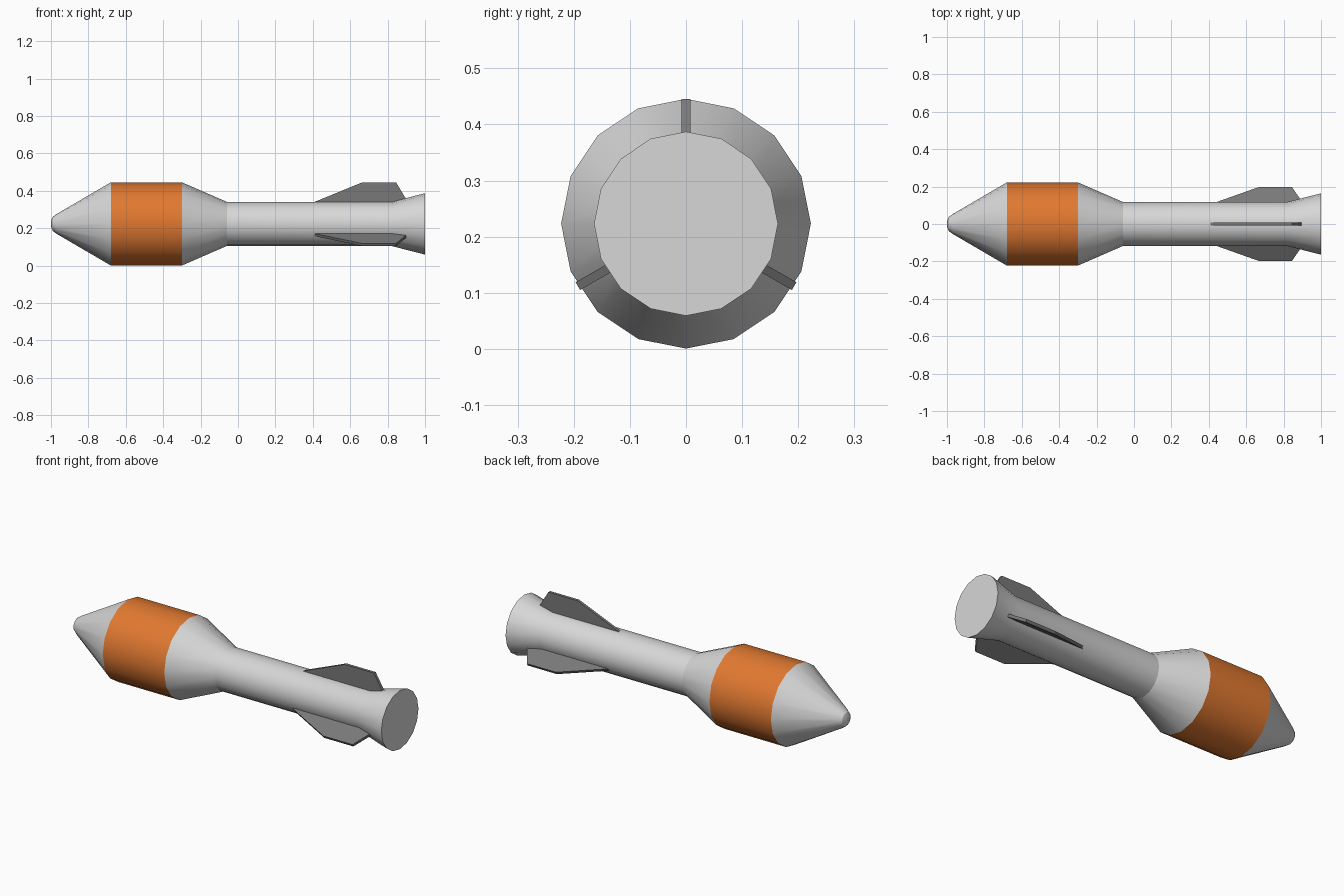
import bpy, bmesh, math
from mathutils import Matrix

if "Cube" in bpy.data.objects:
    bpy.data.objects.remove(bpy.data.objects["Cube"])

AXIS_Z = 0.223
SIDES = 16


def material(name, rgb):
    m = bpy.data.materials.new(name)
    m.diffuse_color = (*rgb, 1)
    m.use_nodes = True
    m.node_tree.nodes["Principled BSDF"].inputs["Base Color"].default_value = m.diffuse_color
    return m


white = material("pale_grey", (0.68, 0.68, 0.68))
orange = material("orange", (0.75, 0.19, 0.03))
dark = material("dark_grey", (0.19, 0.19, 0.19))


def finish(name, bm, mats):
    bmesh.ops.recalc_face_normals(bm, faces=bm.faces)
    me = bpy.data.meshes.new(name)
    bm.to_mesh(me)
    bm.free()
    for m in mats:
        me.materials.append(m)
    ob = bpy.data.objects.new(name, me)
    bpy.context.collection.objects.link(ob)
    ob.location.z = AXIS_Z
    return ob


# Body: one lathed profile (x, radius) along the x axis
profile = [(-0.998, 0.02), (-0.99, 0.038), (-0.968, 0.054), (-0.68, 0.2225),
           (-0.30, 0.2225), (-0.06, 0.118), (0.82, 0.118), (1.0, 0.164)]
bm = bmesh.new()
rings = []
for x, r in profile:
    rings.append([bm.verts.new((x, r * math.sin(2 * math.pi * i / SIDES),
                                r * math.cos(2 * math.pi * i / SIDES)))
                  for i in range(SIDES)])
for k in range(len(rings) - 1):
    a, b = rings[k], rings[k + 1]
    for i in range(SIDES):
        j = (i + 1) % SIDES
        f = bm.faces.new((a[i], a[j], b[j], b[i]))
        # painted band on the widest section
        f.material_index = 1 if profile[k][0] == -0.68 else 0
tip = bm.verts.new((-1, 0, 0))
for i in range(SIDES):
    bm.faces.new((tip, rings[0][(i + 1) % SIDES], rings[0][i]))
bm.faces.new(rings[-1])
body = finish("body", bm, [white, orange])
bpy.context.view_layer.objects.active = body
body.select_set(True)
bpy.ops.object.shade_smooth_by_angle(angle=math.radians(23))

# Three tail fins: thin extruded outline turned around the body axis
outline = [(0.40, 0.10), (0.41, 0.118), (0.665, 0.2225), (0.845, 0.2225),
           (0.897, 0.136), (0.88, 0.10)]
for n in range(3):
    bm = bmesh.new()
    face = bm.faces.new([bm.verts.new((x, -0.008, r)) for x, r in outline])
    ext = bmesh.ops.extrude_face_region(bm, geom=[face])
    bmesh.ops.translate(bm, vec=(0, 0.016, 0),
                        verts=[g for g in ext["geom"] if isinstance(g, bmesh.types.BMVert)])
    bm.transform(Matrix.Rotation(math.radians(120 * n), 4, 'X'))
    finish(f"tail_fin_{n + 1}", bm, [dark])
